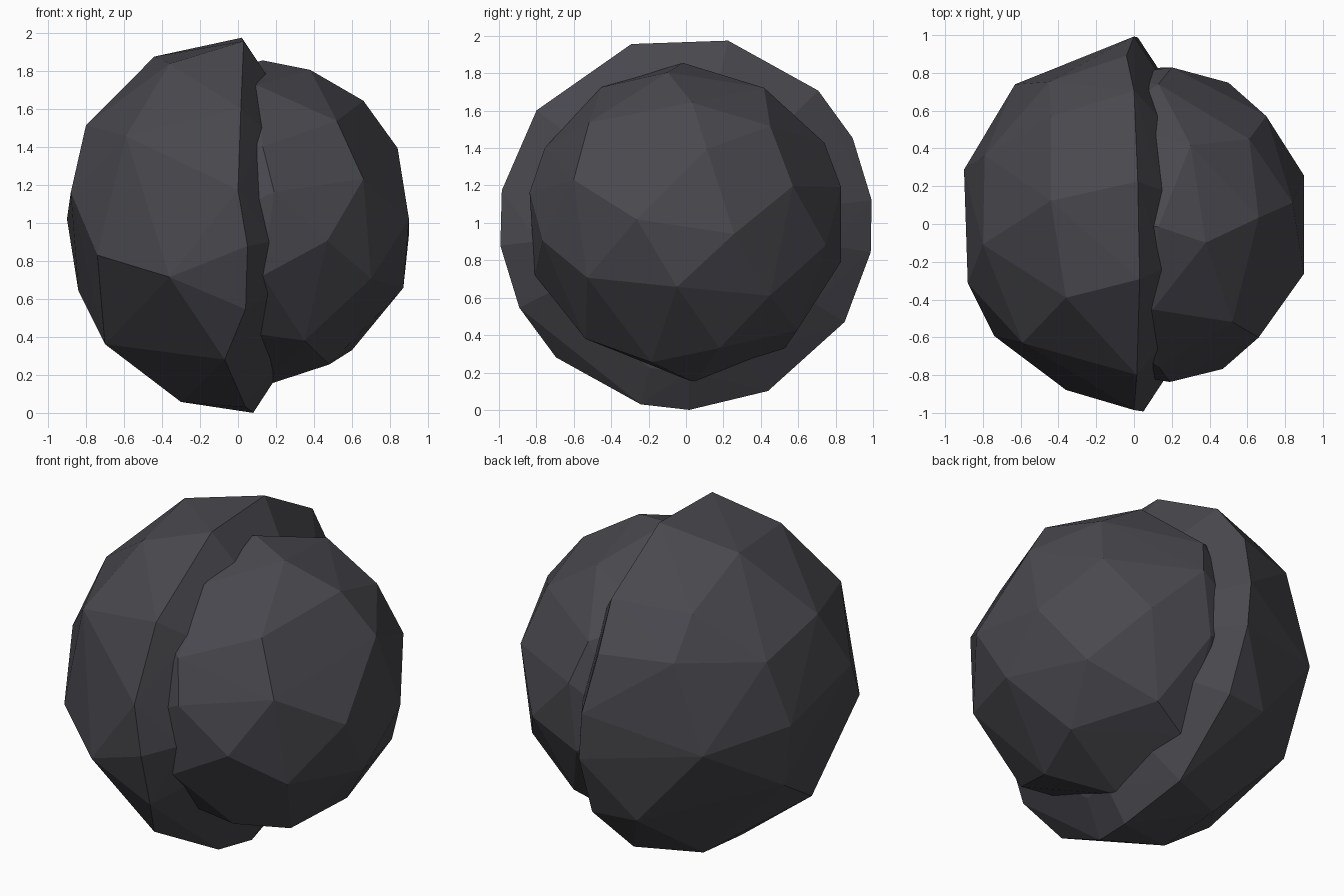
import bpy
import bmesh
from math import cos, sin, sqrt, radians
from mathutils import Vector

default_cube = bpy.data.objects.get("Cube")
if default_cube is not None:
    bpy.data.objects.remove(default_cube, do_unlink=True)


def make_material(name, colour):
    material = bpy.data.materials.new(name)
    material.use_nodes = True
    material.diffuse_color = colour
    shader = material.node_tree.nodes["Principled BSDF"]
    shader.inputs["Base Color"].default_value = colour
    shader.inputs["Roughness"].default_value = 0.9
    return material


def on_ring(x, angle, radius):
    """Point at a distance from the x axis, turned from +y towards +z."""
    turn = radians(angle)
    return Vector((x, radius * cos(turn), 1 + radius * sin(turn)))


def on_ellipsoid(x, angle, centre, depth, radius):
    """Point on an ellipsoid of revolution around the x axis."""
    share = (x - centre) / depth
    return on_ring(x, angle, radius * sqrt(max(0, 1 - share * share)))


def faceted_stone(name, points, material):
    """Flat-faced convex solid around the given corner points."""
    bm = bmesh.new()
    for point in points:
        bm.verts.new(point)
    hull = bmesh.ops.convex_hull(bm, input=bm.verts[:])
    leftovers = set(hull["geom_interior"]) | set(hull["geom_unused"])
    loose = [item for item in leftovers if isinstance(item, bmesh.types.BMVert)]
    bmesh.ops.delete(bm, geom=loose, context="VERTS")
    bmesh.ops.recalc_face_normals(bm, faces=bm.faces[:])
    mesh = bpy.data.meshes.new(name)
    bm.to_mesh(mesh)
    bm.free()
    mesh.materials.append(material)
    stone = bpy.data.objects.new(name, mesh)
    bpy.context.collection.objects.link(stone)
    return stone


dark_stone = make_material("dark_stone", (0.065, 0.065, 0.076, 1))

# Outer shell: uneven rim, as (x, angle) pairs
rim = [(.02, 77), (0, 45), (-.04, 27), (0, 7), (.02, 351), (.03, 328),
       (.04, 296), (.08, 271), (.04, 256), (-.07, 226), (.04, 207),
       (.05, 187), (0, 170), (.015, 143), (.03, 107)]

# Outer shell: corners of the faceted dome
dome = [(-.44, 82), (-.36, 115), (-.8, 102), (-.9, 4), (-.88, 153),
        (-.74, 196), (-.36, 198), (-.59, 144), (-.44, 50), (-.45, 31),
        (-.79, 48), (-.63, 355), (-.24, 327), (-.84, 307), (-.7, 253),
        (-.32, 288), (-.3, 264)]

shell_points = [on_ring(x, angle, 1) for x, angle in rim]
shell_points += [on_ellipsoid(x, angle, 0, .94, 1) for x, angle in dome]
# Sloping broken edge that runs inwards from the rim to the core
shell_points += [on_ring(x + .13, angle, .8) for x, angle in rim]
faceted_stone("outer_shell", shell_points, dark_stone)

# Inner core: corners of the exposed faceted half
tip = [(.9, 176), (.9, 347), (.87, 262), (.84, 74)]
middle = [(.66, 159), (.7, 209), (.7, 19), (.66, 87), (.61, 49),
          (.52, 134), (.6, 285), (.71, 319)]
shoulder = [(.38, 97), (.3, 60), (.47, 187), (.5, 351), (.48, 256),
            (.35, 229), (.33, 316)]
base = [(.2, 13), (.19, 169), (.1, 308), (.15, 273), (.13, 199),
        (.13, 91), (.13, 30), (.13, 152), (.1, 122), (.15, 346)]

core_points = [on_ellipsoid(x, angle, .12, .82, .855)
               for x, angle in tip + middle + shoulder + base]
# Hidden back of the core, closed off inside the shell
core_points += [on_ring(-.15, step * 45, .78) for step in range(8)]
faceted_stone("inner_core", core_points, dark_stone)
